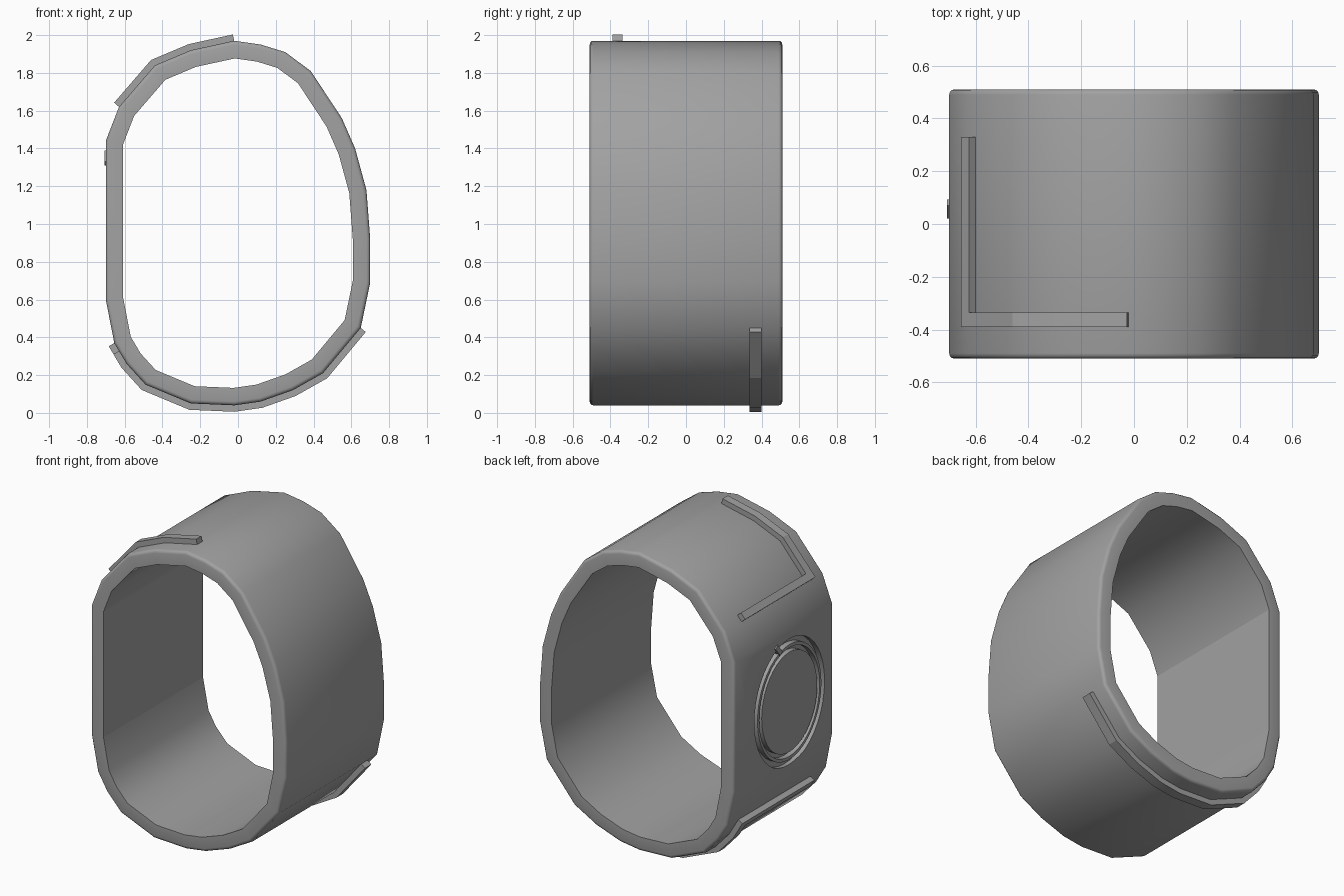
import bpy, bmesh, math
from mathutils import Vector

cube = bpy.data.objects.get("Cube")
if cube:
    bpy.data.objects.remove(cube, do_unlink=True)

GREY = (0.36, 0.36, 0.36, 1)
metal = bpy.data.materials.new("mid_grey")
metal.use_nodes = True
metal.diffuse_color = GREY
metal.node_tree.nodes["Principled BSDF"].inputs["Base Color"].default_value = GREY

HALF_DEPTH = 0.51
FLAT_X = -0.70


def offset(path, dist, closed):
    """Mitred offset of an (x, z) path; positive is outward."""
    pts = [Vector(p) for p in path]
    n = len(pts)
    result = []
    for i, p in enumerate(pts):
        dirs = []
        if closed or i > 0:
            dirs.append((p - pts[i - 1]).normalized())
        if closed or i < n - 1:
            dirs.append((pts[(i + 1) % n] - p).normalized())
        normals = [Vector((-d.y, d.x)) for d in dirs]
        m = sum(normals, Vector((0, 0))).normalized()
        result.append(p + m * dist / m.dot(normals[0]))
    return result


def along_y(u, v, w):
    return (u, w, v)


def along_x(u, v, w):
    return (w, u, v)


def band(name, outer, inner, w0, w1, place=along_y, closed=True, bevel=0):
    """Solid strip between two matching paths, closed into a ring or open."""
    bm = bmesh.new()
    rows = [[bm.verts.new(place(p[0], p[1], w)) for p in path]
            for path, w in ((outer, w0), (outer, w1), (inner, w1), (inner, w0))]
    n = len(outer)
    for i in range(n if closed else n - 1):
        j = (i + 1) % n
        for k in range(4):
            a, b = rows[k], rows[(k + 1) % 4]
            bm.faces.new((a[i], a[j], b[j], b[i]))
    if not closed:
        for i in (0, n - 1):
            bm.faces.new([r[i] for r in rows])
    bmesh.ops.recalc_face_normals(bm, faces=bm.faces)
    if bevel:
        rims = [bm.edges.get((r[i], r[(i + 1) % n]))
                for r in rows[:2] for i in range(n)]
        bmesh.ops.bevel(bm, geom=rims, offset=bevel, segments=3,
                        profile=0.5, affect='EDGES')
    mesh = bpy.data.meshes.new(name)
    bm.to_mesh(mesh)
    bm.free()
    mesh.materials.append(metal)
    obj = bpy.data.objects.new(name, mesh)
    bpy.context.collection.objects.link(obj)
    return obj


def smooth(obj, degrees):
    bpy.ops.object.select_all(action='DESELECT')
    obj.select_set(True)
    bpy.context.view_layer.objects.active = obj
    bpy.ops.object.shade_smooth_by_angle(angle=math.radians(degrees))


# Cuff body: D-shaped section, clockwise from the top of the flat side
profile = [(-.70, 1.44), (-.63, 1.62), (-.44, 1.84), (-.25, 1.92), (-.02, 1.97),
           (.12, 1.95), (.25, 1.91), (.385, 1.81), (.55, 1.56), (.62, 1.40),
           (.68, 1.18), (.70, .92), (.70, .69), (.65, .45), (.45, .21),
           (.29, .12), (.12, .06), (-.02, .04), (-.25, .05), (-.49, .15),
           (-.59, .26), (-.655, .37), (-.70, .60)]
body = band("cuff_body", profile, offset(profile, -.092, True),
            -HALF_DEPTH, HALF_DEPTH, bevel=.02)


# Two oval grooves cut into the flat side
def oval(scale, sides=40):
    return [(-.06 + .36 * scale * math.cos(a), .97 + .41 * scale * math.sin(a))
            for a in (math.tau * i / sides for i in range(sides))]


for k, (big, small) in enumerate(((1.0, .91), (.86, .79))):
    cutter = band("groove_cutter", oval(big), oval(small),
                  FLAT_X - .1, FLAT_X + .035, along_x)
    cutter.hide_render = True
    mod = body.modifiers.new("groove", 'BOOLEAN')
    mod.operation = 'DIFFERENCE'
    mod.solver = 'EXACT'
    mod.object = cutter
    bpy.context.view_layer.objects.active = body
    bpy.ops.object.modifier_apply(modifier=mod.name)
    bpy.data.objects.remove(cutter, do_unlink=True)

smooth(body, 35)

# Keep the long creases of the flat side crisp
bm = bmesh.new()
bm.from_mesh(body.data)
for f in bm.faces:
    if abs(f.normal.x) > .99 and f.calc_center_median().x < -.5:
        for e in f.edges:
            d = (e.verts[0].co - e.verts[1].co).normalized()
            if abs(d.y) > .98 and e.calc_length() > .5:
                e.smooth = False
bm.to_mesh(body.data)
bm.free()

# Small bridge across the outer groove
tick = [(.02, 1.33), (.07, 1.39)]
band("groove_bridge", tick, offset(tick, -.03, False),
     FLAT_X - .008, FLAT_X + .04, along_x, closed=False)


# Raised L-shaped trims: one arm around the cuff, one across its depth
def trim(name, path, leg, y_edge, y_inner, y_end):
    for part, pts, y0, y1 in (("arm", path, y_edge, y_inner),
                              ("leg", leg, y_inner, y_end)):
        obj = band(name + "_" + part, offset(pts, .034, False),
                   offset(pts, -.01, False), min(y0, y1), max(y0, y1),
                   closed=False)
        smooth(obj, 15)


upper = profile[4:0:-1][::-1]
upper_corner = Vector(upper[0])
upper_leg = [upper_corner, upper_corner.lerp(Vector(upper[1]), .16)]
trim("upper_trim", upper, upper_leg, -.39, -.335, .33)

lower = profile[13:22]
lower_corner = Vector(lower[-1])
lower_leg = [lower_corner.lerp(Vector(lower[-2]), .4), lower_corner]
trim("lower_trim", lower, lower_leg, .40, .335, -.34)
